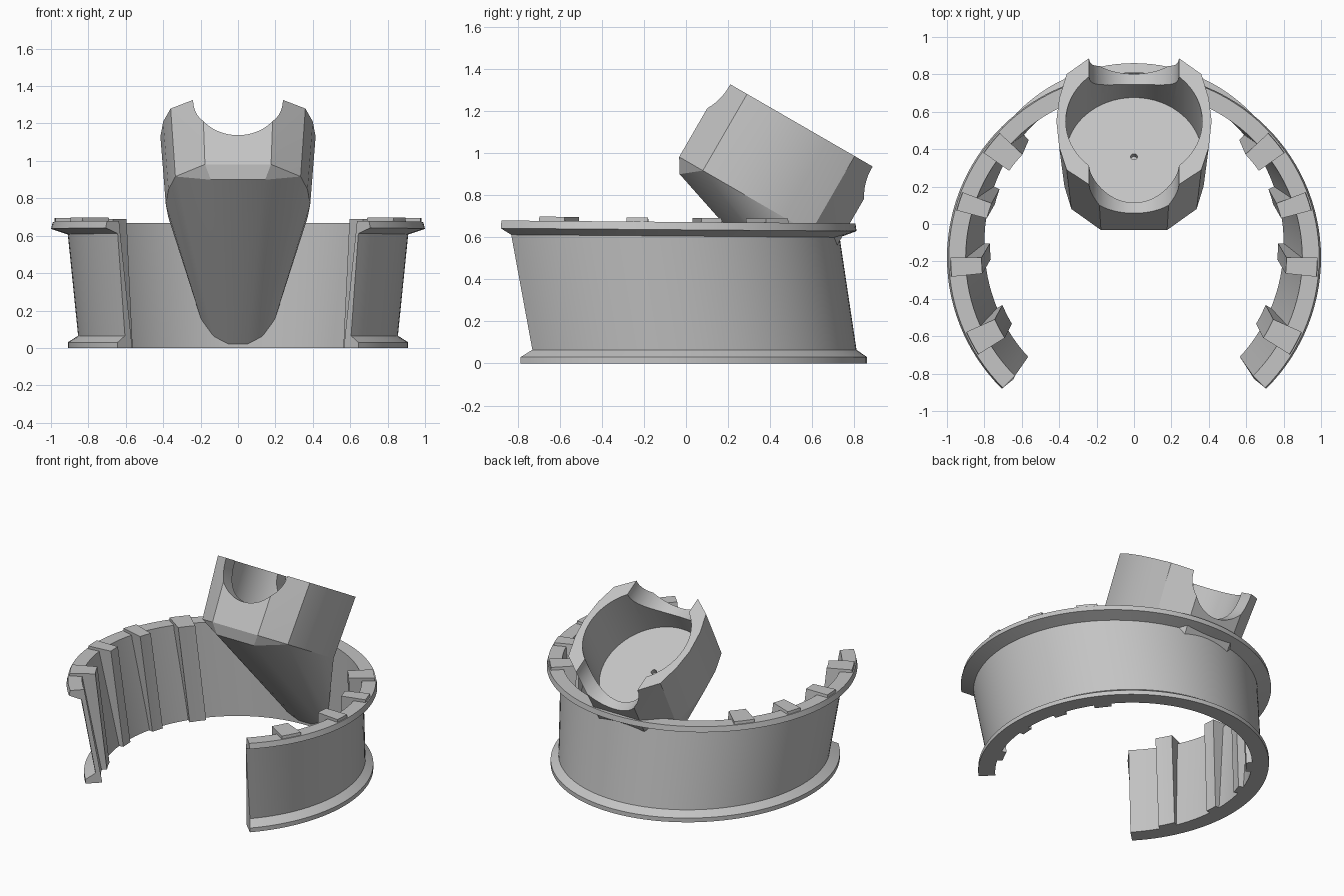
import bpy, bmesh
from math import sin, cos, pi, radians
from mathutils import Vector, Matrix

old = bpy.data.objects.get("Cube")
if old:
    bpy.data.objects.remove(old)

grey = bpy.data.materials.new("plain grey")
grey.use_nodes = True
grey.diffuse_color = (0.55, 0.55, 0.55, 1)
grey.node_tree.nodes["Principled BSDF"].inputs["Base Color"].default_value = (0.55, 0.55, 0.55, 1)


def finish(name, bm):
    bmesh.ops.recalc_face_normals(bm, faces=bm.faces[:])
    mesh = bpy.data.meshes.new(name)
    bm.to_mesh(mesh)
    bm.free()
    mesh.materials.append(grey)
    obj = bpy.data.objects.new(name, mesh)
    bpy.context.collection.objects.link(obj)
    return obj


def smooth(obj, angle=25):
    bpy.ops.object.select_all(action="DESELECT")
    obj.select_set(True)
    bpy.context.view_layer.objects.active = obj
    bpy.ops.object.shade_smooth_by_angle(angle=radians(angle))


def sweep(name, profile, start, end, steps):
    """Sweep a closed profile of (z, x radius, y radius, y centre) round an arc."""
    bm = bmesh.new()
    rings = []
    for i in range(steps + 1):
        a = radians(start + (end - start) * i / steps)
        ring = []
        for z, rx, ry, c in profile:
            y = c + ry * sin(a)
            ring.append(bm.verts.new((rx * cos(a), y, z - (0.008 * y if z > 0.5 else 0))))
        rings.append(ring)
    n = len(profile)
    for a, b in zip(rings, rings[1:]):
        for j in range(n):
            bm.faces.new((a[j], a[(j + 1) % n], b[(j + 1) % n], b[j]))
    bm.faces.new(rings[0])
    bm.faces.new(rings[-1])
    obj = finish(name, bm)
    smooth(obj)
    return obj


# Open band with a flange along both edges
band = [(0, 0.80, 0.857, -0.104), (0, 0.91, 0.964, -0.104), (0.03, 0.91, 0.964, -0.104),
        (0.065, 0.855, 0.902, -0.092), (0.605, 0.91, 0.914, -0.184),
        (0.635, 1.0, 0.99, -0.18), (0.672, 0.99, 0.985, -0.18), (0.672, 0.90, 0.893, -0.18)]
sweep("band", band, -45, 225, 90)

# Ribs that run up the inside of the band and over its top edge
rib = [(0, 0.77, 0.81, -0.104), (0, 0.82, 0.87, -0.104), (0.65, 0.905, 0.9, -0.18),
       (0.65, 0.985, 0.98, -0.18), (0.692, 0.98, 0.975, -0.18), (0.692, 0.815, 0.81, -0.18)]
for number, (angle, width) in enumerate([(-28, 8), (-3, 6), (18, 6), (39, 8)], 1):
    for side, mid in (("left", angle), ("right", 180 - angle)):
        sweep(f"{side}_rib_{number}", rib, mid - width / 2, mid + width / 2, 3)

# Tilted cup frame: local z is the cup axis, origin at the rim centre
frame = Matrix.Translation((0, 0.55, 1.13)) @ Matrix.Rotation(radians(-30), 4, "X")
half = [(0.19, -0.43), (0.36, -0.30), (0.40, -0.16), (0.415, 0), (0.40, 0.14), (0.36, 0.29), (0.19, 0.43)]
outline = half + [(-x, y) for x, y in reversed(half)]


def layer(depth, narrow=1.0):
    return [frame @ Vector((x * narrow, y, -depth)) for x, y in outline]


def hull(name, points):
    bm = bmesh.new()
    for p in points:
        bm.verts.new(p)
    result = bmesh.ops.convex_hull(bm, input=bm.verts[:])
    loose = [v for v in bm.verts if not v.link_faces]
    bmesh.ops.delete(bm, geom=loose, context="VERTS")
    bmesh.ops.dissolve_limit(bm, angle_limit=radians(1), verts=bm.verts[:], edges=bm.edges[:])
    return finish(name, bm)


def cutter(name, radius, length, centre, along=False):
    bm = bmesh.new()
    turn = Matrix.Rotation(pi / 2, 4, "X") if along else Matrix()
    bmesh.ops.create_cone(bm, cap_ends=True, segments=64, radius1=radius, radius2=radius, depth=length,
                          matrix=frame @ Matrix.Translation(centre) @ turn)
    obj = finish(name, bm)
    obj.hide_render = True
    obj.hide_viewport = True
    return obj


# Cup with a bore, a trough across the rim and a small drain hole
cup = hull("cup", layer(0) + layer(0.42, 0.93))
for cut in (cutter("bore_cutter", 0.365, 0.76, (0, 0, 0)),
            cutter("trough_cutter", 0.24, 1.2, (0, 0, 0), True),
            cutter("drain_cutter", 0.018, 0.06, (0, 0, -0.38))):
    mod = cup.modifiers.new(cut.name, "BOOLEAN")
    mod.operation = "DIFFERENCE"
    mod.solver = "EXACT"
    mod.object = cut
    bpy.context.view_layer.objects.active = cup
    bpy.ops.object.modifier_apply(modifier=mod.name)
    bpy.data.objects.remove(cut)
smooth(cup)

# Stem that tapers from the cup down to the inside of the band
foot = []
for s in (-1, 1):
    foot += [Vector((s * 0.19, 0.735, 0.13)), Vector((s * 0.13, 0.75, 0.05)), Vector((s * 0.05, 0.75, 0.02)),
             frame @ Vector((s * 0.145, -0.387, -0.49))]
stem = hull("stem", layer(0.42, 0.93) + foot)
smooth(stem)
